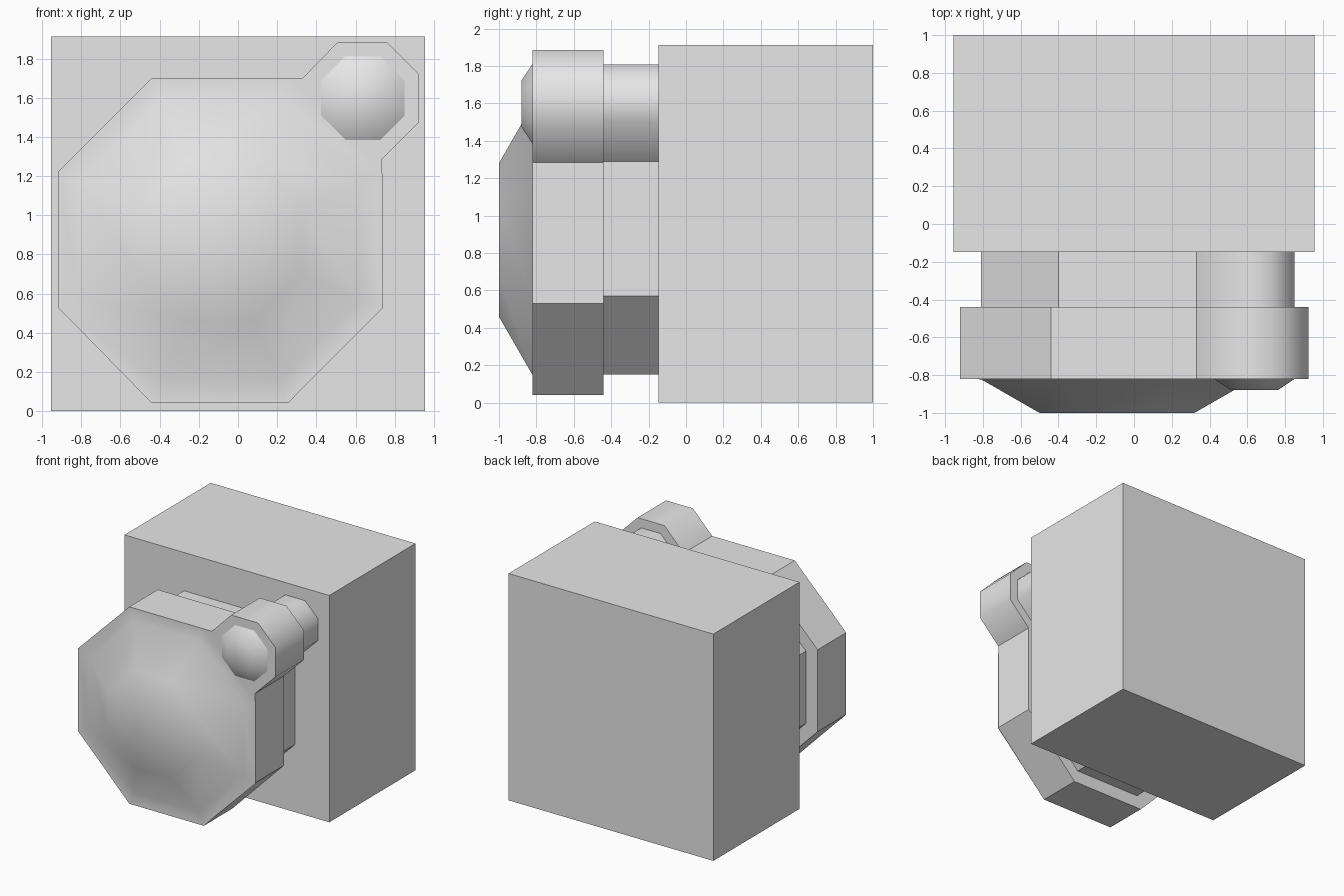
import bpy, bmesh, math

cube = bpy.data.objects.get("Cube")
if cube:
    bpy.data.objects.remove(cube, do_unlink=True)

grey = bpy.data.materials.new("light_grey")
grey.diffuse_color = (0.8, 0.8, 0.8, 1)
grey.use_nodes = True
grey.node_tree.nodes["Principled BSDF"].inputs["Base Color"].default_value = (0.8, 0.8, 0.8, 1)


def octagon(cx, cz, half):
    """Flat-sided octagon as (x, z) points."""
    r = half / math.cos(math.pi / 8)
    angles = [math.pi / 8 + i * math.pi / 4 for i in range(8)]
    return [(cx + r * math.cos(a), cz + r * math.sin(a)) for a in angles]


def loft(name, sections, cap_back=True, round_edge=lambda edge: False):
    """Skin matching (outline, y) sections, ordered from back to front."""
    bm = bmesh.new()
    rings = [[bm.verts.new((x, y, z)) for x, z in pts] for pts, y in sections]
    for a, b in zip(rings, rings[1:]):
        n = len(a)
        for i in range(n):
            j = (i + 1) % n
            bm.faces.new((a[i], b[i], b[j], a[j]))
    bm.faces.new(rings[-1])
    if cap_back:
        bm.faces.new(rings[0][::-1])
    bmesh.ops.recalc_face_normals(bm, faces=bm.faces)
    for f in bm.faces:
        f.smooth = True
    for e in bm.edges:
        e.smooth = e.calc_face_angle(0) < math.radians(36) or round_edge(e)
    mesh = bpy.data.meshes.new(name)
    bm.to_mesh(mesh)
    bm.free()
    mesh.materials.append(grey)
    obj = bpy.data.objects.new(name, mesh)
    bpy.context.collection.objects.link(obj)
    return obj


def lobe_edge(edge):
    """Side edges around the small corner lobe are shaded round."""
    a, b = (v.co for v in edge.verts)
    along_depth = abs(a.y - b.y) > 0.1
    return along_depth and a.x > 0.45 and a.z > 1.4


# Rear block
block = [(-0.955, 0), (0.955, 0), (0.955, 1.912), (-0.955, 1.912)]
loft("rear_block", [(block, 1.0), (block, -0.148)])

# Octagonal head with a lobe at the upper corner
head = [(-0.92, 1.22), (-0.44, 1.70), (0.33, 1.70), (0.51, 1.885),
        (0.76, 1.885), (0.925, 1.72), (0.925, 1.475), (0.735, 1.285),
        (0.735, 0.53), (0.255, 0.04), (-0.44, 0.04), (-0.92, 0.53)]
loft("head_plate", [(head, -0.44), (head, -0.82)], round_edge=lobe_edge)

# Narrower neck of the same form
neck = [(-0.81, 1.18), (-0.40, 1.59), (0.33, 1.59), (0.545, 1.808),
        (0.725, 1.808), (0.85, 1.69), (0.85, 1.505), (0.635, 1.29),
        (0.635, 0.57), (0.22, 0.15), (-0.40, 0.15), (-0.81, 0.57)]
loft("neck", [(neck, -0.148), (neck, -0.44)], round_edge=lobe_edge)

# Large dome with its flat rim, blended softly
loft("large_dome", [(octagon(-0.09, 0.87, 0.829), -0.821),
                    (octagon(-0.09, 0.87, 0.72), -0.822),
                    (octagon(-0.09, 0.87, 0.41), -1.0)], cap_back=False)

# Small dome on the lobe
loft("small_dome", [(octagon(0.637, 1.597, 0.214), -0.82),
                    (octagon(0.637, 1.597, 0.124), -0.88)], cap_back=False)
